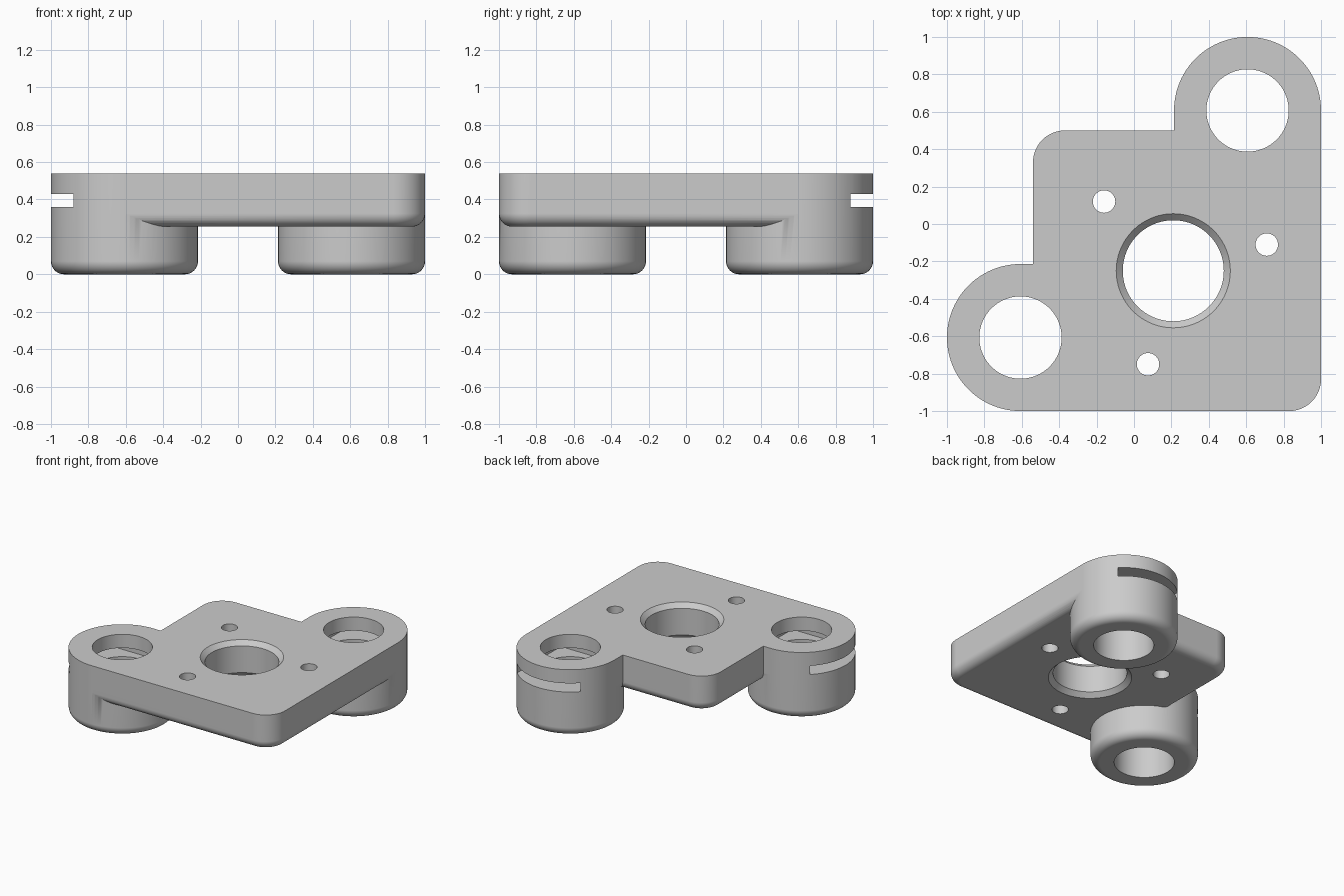
import bpy
import bmesh
from math import sin, cos, pi, radians

if "Cube" in bpy.data.objects:
    bpy.data.objects.remove(bpy.data.objects["Cube"], do_unlink=True)

TOP, UNDER = 0.54, 0.255        # plate top and underside heights
C, R, FILLET = 0.607, 0.393, 0.07
BORE, SLOT = 0.22, 0.283        # boss bore radius, slot half width

grey = bpy.data.materials.new("plain grey")
grey.use_nodes = True
grey.diffuse_color = (0.6, 0.6, 0.6, 1)
grey.node_tree.nodes["Principled BSDF"].inputs["Base Color"].default_value = grey.diffuse_color


def add_object(name, bm):
    bmesh.ops.recalc_face_normals(bm, faces=bm.faces)
    mesh = bpy.data.meshes.new(name)
    bm.to_mesh(mesh)
    bm.free()
    mesh.materials.append(grey)
    obj = bpy.data.objects.new(name, mesh)
    bpy.context.scene.collection.objects.link(obj)
    return obj


def lathe(name, profile, x, y, sides=96):
    """Solid of revolution from (radius, z) points, bottom to top."""
    bm = bmesh.new()
    rings = [[bm.verts.new((x + r * cos(2 * pi * i / sides), y + r * sin(2 * pi * i / sides), z))
              for i in range(sides)] for r, z in profile]
    for low, high in zip(rings, rings[1:]):
        for i in range(sides):
            j = (i + 1) % sides
            bm.faces.new((low[i], low[j], high[j], high[i]))
    bm.faces.new(rings[0])
    bm.faces.new(rings[-1])
    return add_object(name, bm)


def box(name, x0, x1, y0, y1, z0, z1):
    bm = bmesh.new()
    bmesh.ops.create_cube(bm, size=1)
    for v in bm.verts:
        v.co = (x1 if v.co.x > 0 else x0, y1 if v.co.y > 0 else y0, z1 if v.co.z > 0 else z0)
    return add_object(name, bm)


def corner(x, y, r, start, steps=12):
    """Quarter arc of an outline, counter-clockwise from a start angle."""
    return [(x + r * cos(radians(start + 90 * i / steps)),
             y + r * sin(radians(start + 90 * i / steps))) for i in range(steps + 1)]


def combine(target, tool, operation):
    mod = target.modifiers.new(operation.lower(), 'BOOLEAN')
    mod.operation, mod.solver, mod.object = operation, 'EXACT', tool
    bpy.context.view_layer.objects.active = target
    bpy.ops.object.modifier_apply(modifier=mod.name)
    bpy.data.objects.remove(tool, do_unlink=True)


# Plate: rounded outline reaching into both bosses, bottom edge filleted
end, inner = C - 0.007, C - R
outline = [(-end, -1)] + corner(0.83, -0.83, 0.17, 270)
outline += [(1, end), (inner, end), (inner, 0.5)]
outline += corner(-0.37, 0.33, 0.17, 90) + [(-0.54, -inner), (-end, -inner)]
bm = bmesh.new()
base = bm.faces.new([bm.verts.new((x, y, UNDER)) for x, y in outline])
extruded = bmesh.ops.extrude_face_region(bm, geom=[base], use_keep_orig=True)
bmesh.ops.translate(bm, vec=(0, 0, TOP - UNDER),
                    verts=[g for g in extruded["geom"] if isinstance(g, bmesh.types.BMVert)])
bmesh.ops.recalc_face_normals(bm, faces=bm.faces)
rim = [e for e in bm.edges if all(v.co.z < UNDER + 0.01 for v in e.verts)]
bmesh.ops.bevel(bm, geom=rim, offset=FILLET, offset_type='OFFSET', segments=8,
                profile=0.5, affect='EDGES', clamp_overlap=False)
bracket = add_object("mounting_bracket", bm)

# Bosses with rounded feet
foot = [(R - FILLET + FILLET * sin(a), FILLET - FILLET * cos(a))
        for a in (pi / 2 * i / 8 for i in range(9))]
for s in (1, -1):
    combine(bracket, lathe("boss", foot + [(R, TOP)], s * C, s * C), 'UNION')

# Bores through the bosses
for s in (1, -1):
    combine(bracket, lathe("bore_cutter", [(BORE, -0.1), (BORE, 0.7)], s * C, s * C), 'DIFFERENCE')

# Side slots opening to the back and to the right
combine(bracket, box("back_slot_cutter", C - SLOT, C + SLOT, C - SLOT, 1.1, 0.36, 0.43), 'DIFFERENCE')
combine(bracket, box("right_slot_cutter", -1.1, SLOT - C, -C - SLOT, SLOT - C, 0.36, 0.43), 'DIFFERENCE')

# Central hole, chamfered at both ends
wide, flare = 0.27, 0.085
step = flare - 0.035
combine(bracket, lathe("centre_cutter", [(wide + flare, UNDER - step), (wide, UNDER + 0.035),
                                         (wide, TOP - 0.035), (wide + flare, TOP + step)],
                       0.21, -0.25), 'DIFFERENCE')

# Small screw holes
for x, y in ((-0.16, 0.12), (0.71, -0.11), (0.075, -0.75)):
    combine(bracket, lathe("screw_cutter", [(0.06, 0.1), (0.06, 0.7)], x, y, 40), 'DIFFERENCE')

# Smooth rounded surfaces, crisp edges
bpy.ops.object.select_all(action='DESELECT')
bracket.select_set(True)
bpy.context.view_layer.objects.active = bracket
bpy.ops.object.shade_smooth_by_angle(angle=radians(30))
weighted = bracket.modifiers.new("weighted normals", 'WEIGHTED_NORMAL')
weighted.keep_sharp = True
